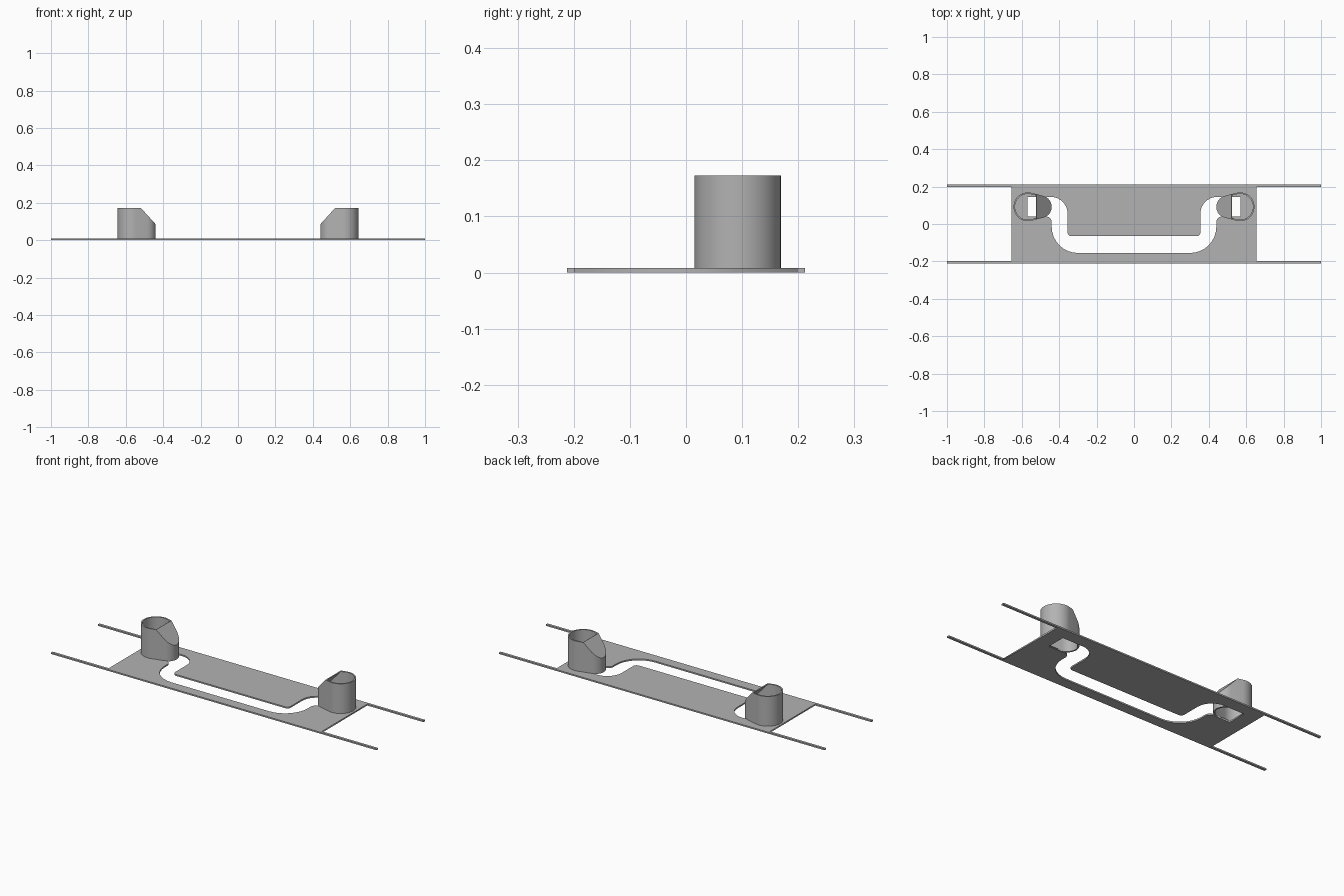
import bpy, bmesh
from math import cos, sin, pi, acos
from mathutils import Vector

cube = bpy.data.objects.get("Cube")
if cube:
    bpy.data.objects.remove(cube, do_unlink=True)

grey = bpy.data.materials.new("plain grey")
grey.use_nodes = True
colour = (0.45, 0.45, 0.45, 1)
grey.diffuse_color = colour
grey.node_tree.nodes["Principled BSDF"].inputs["Base Color"].default_value = colour

THICK = 0.008


def activate(obj):
    bpy.ops.object.select_all(action='DESELECT')
    obj.select_set(True)
    bpy.context.view_layer.objects.active = obj


def link(name, data):
    obj = bpy.data.objects.new(name, data)
    bpy.context.collection.objects.link(obj)
    data.materials.append(grey)
    return obj


def rounded(corners, steps=8):
    """Outline with each (x, y, radius) right-angle corner rounded off."""
    pts = []
    for i, (x, y, r) in enumerate(corners):
        p = Vector((x, y))
        if r == 0:
            pts.append(p)
            continue
        a = (Vector(corners[i - 1][:2]) - p).normalized() * r
        b = (Vector(corners[(i + 1) % len(corners)][:2]) - p).normalized() * r
        for k in range(steps + 1):
            t = k / steps * pi / 2
            pts.append(p + a * (1 - sin(t)) + b * (1 - cos(t)))
    return pts


# Base plate with the winding slot, mirrored about x
half_slot = [(0.44, -0.155, 0.14), (0.44, 0.04, 0.03), (0.57, 0.04, 0),
             (0.57, 0.145, 0), (0.355, 0.145, 0.09), (0.355, -0.065, 0.02)]
slot = half_slot + [(-x, y, r) for x, y, r in reversed(half_slot)]
border = [(sx * 0.655, sy * 0.205, 0) for sx, sy in ((-1, -1), (1, -1), (1, 1), (-1, 1))]
curve = bpy.data.curves.new("base_plate", 'CURVE')
curve.dimensions = '2D'
curve.fill_mode = 'BOTH'
curve.extrude = THICK / 2
for outline in (rounded(border), rounded(slot)):
    spline = curve.splines.new('POLY')
    spline.points.add(len(outline) - 1)
    spline.use_cyclic_u = True
    for point, p in zip(spline.points, outline):
        point.co = (p.x, p.y, 0, 1)
plate = link("base_plate", curve)
plate.location.z = THICK / 2
activate(plate)
bpy.ops.object.convert(target='MESH')

# Long edge rails
for name, y in (("front_rail", -0.205), ("back_rail", 0.205)):
    bpy.ops.mesh.primitive_cube_add(size=1, location=(0, y, THICK / 2))
    rail = bpy.context.object
    rail.name = name
    rail.scale = (2, 0.014, THICK)
    rail.data.materials.append(grey)


# Hollow tube with a sloping hood that covers the slot end
def tower(name, side):
    big, small, cx, nx, cy = 0.077, 0.06, 0.567, 0.5, 0.092
    top, base = 0.173, THICK / 2
    tangent = acos((big - small) / (cx - nx))
    a = pi - tangent
    n = 32
    pts = [(cx + big * cos(t), cy + big * sin(t))
           for t in (-a + 2 * a * k / n for k in range(n + 1))]
    pts += [(nx + small * cos(t), cy + small * sin(t))
            for t in (a + 2 * tangent * k / 16 for k in range(17))]
    bm = bmesh.new()
    floor = bm.faces.new([bm.verts.new((side * x, y, base)) for x, y in pts])
    ext = bmesh.ops.extrude_face_region(bm, geom=[floor])
    bmesh.ops.translate(bm, vec=(0, 0, top - base),
                        verts=[v for v in ext["geom"] if isinstance(v, bmesh.types.BMVert)])
    # Slope cut from the rim down to the hood end
    cut = bmesh.ops.bisect_plane(bm, geom=bm.verts[:] + bm.edges[:] + bm.faces[:],
                                 plane_co=(side * 0.52, cy, top),
                                 plane_no=(-side * 0.088, 0, 0.08), clear_outer=True)
    edges = [e for e in bm.edges if e.is_boundary]
    bmesh.ops.holes_fill(bm, edges=edges)
    bmesh.ops.recalc_face_normals(bm, faces=bm.faces[:])
    # Open the top and the bottom
    ends = [f for f in bm.faces if abs(f.normal.z) > 0.99]
    bmesh.ops.delete(bm, geom=ends, context='FACES')
    mesh = bpy.data.meshes.new(name)
    bm.to_mesh(mesh)
    bm.free()
    obj = link(name, mesh)
    wall = obj.modifiers.new("wall", 'SOLIDIFY')
    wall.thickness = 0.008
    wall.offset = -1
    activate(obj)
    bpy.ops.object.modifier_apply(modifier=wall.name)
    bpy.ops.object.shade_smooth_by_angle(angle=pi / 6)


tower("left_tower", 1)
tower("right_tower", -1)
